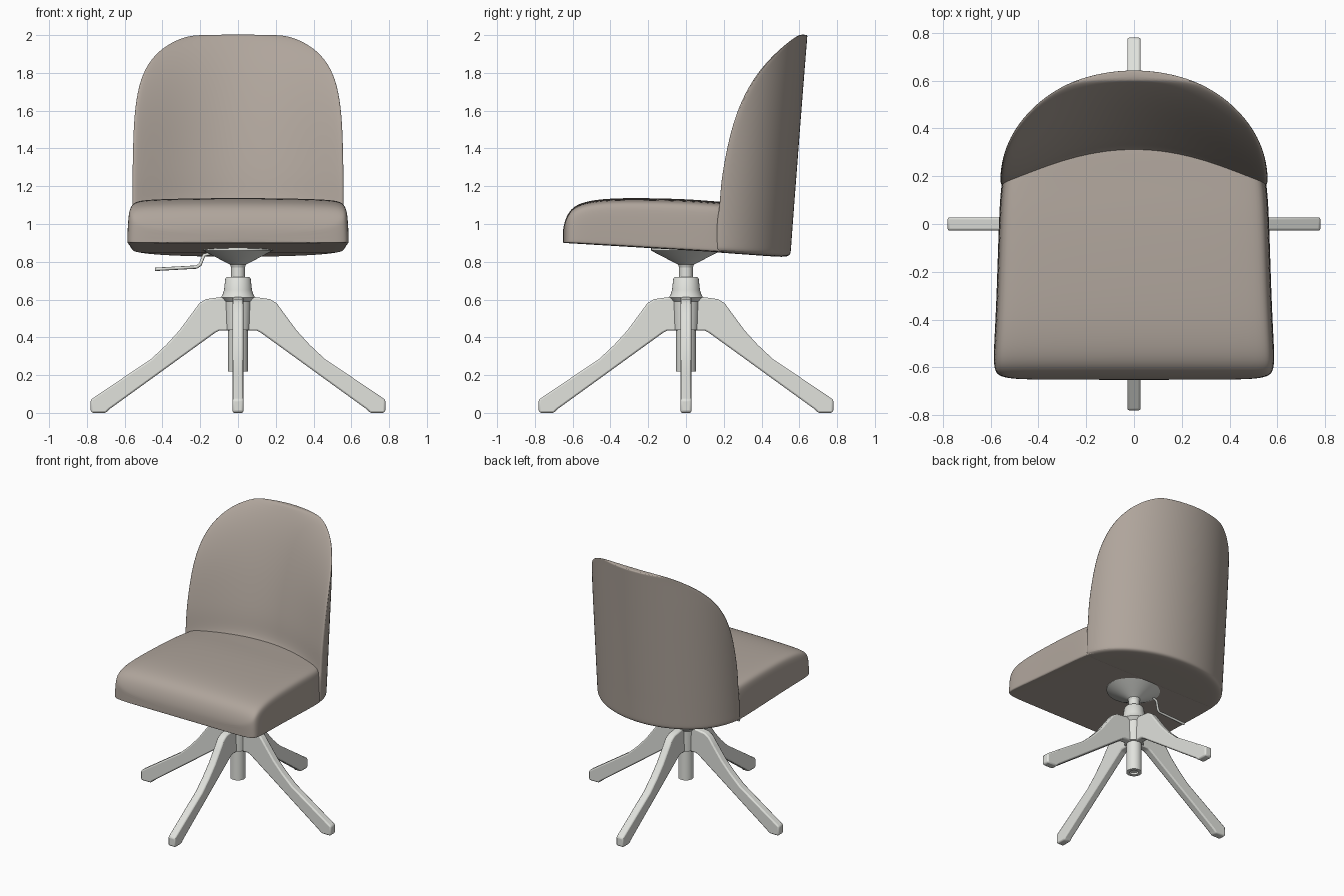
import bpy, bmesh, math

if "Cube" in bpy.data.objects:
    bpy.data.objects.remove(bpy.data.objects["Cube"], do_unlink=True)


def material(name, rgb):
    m = bpy.data.materials.new(name)
    m.use_nodes = True
    m.diffuse_color = (*rgb, 1)
    bsdf = next(n for n in m.node_tree.nodes if n.type == 'BSDF_PRINCIPLED')
    bsdf.inputs["Base Color"].default_value = (*rgb, 1)
    bsdf.inputs["Roughness"].default_value = 0.8
    return m


FABRIC = material("taupe fabric", (0.43, 0.375, 0.33))
METAL = material("pale grey metal", (0.75, 0.76, 0.72))


def finish(bm, name, mat, subsurf=0, bevel=0, angle=40):
    bmesh.ops.recalc_face_normals(bm, faces=bm.faces[:])
    me = bpy.data.meshes.new(name)
    bm.to_mesh(me)
    bm.free()
    me.materials.append(mat)
    ob = bpy.data.objects.new(name, me)
    bpy.context.scene.collection.objects.link(ob)
    if bevel:
        b = ob.modifiers.new("soft edges", 'BEVEL')
        b.width, b.segments = bevel, 2
    if subsurf:
        s = ob.modifiers.new("smooth form", 'SUBSURF')
        s.levels = s.render_levels = subsurf
    bpy.ops.object.select_all(action='DESELECT')
    ob.select_set(True)
    bpy.context.view_layer.objects.active = ob
    bpy.ops.object.shade_smooth_by_angle(angle=math.radians(angle))
    return ob


def loft(rings, name, mat, **kw):
    """Skin closed rings of equal length and cap both ends."""
    bm = bmesh.new()
    loops = [[bm.verts.new(p) for p in ring] for ring in rings]
    n = len(loops[0])
    for a, b in zip(loops, loops[1:]):
        for i in range(n):
            j = (i + 1) % n
            bm.faces.new((a[i], a[j], b[j], b[i]))
    bm.faces.new(loops[0])
    bm.faces.new(loops[-1])
    return finish(bm, name, mat, **kw)


def lathe(profile, name, mat, sides=32):
    rings = [[(r * math.cos(2 * math.pi * i / sides), r * math.sin(2 * math.pi * i / sides), z)
              for i in range(sides)] for r, z in profile]
    return loft(rings, name, mat)


# Seat cushion: cross-sections from front to back (y, half width, top height)
half = [(0, 0), (.5, 0), (.94, 0), (1, .01), (1, .06), (.995, .45), (.985, .78),
        (.96, .91), (.87, .965), (.5, .99), (0, 1)]
section = half + [(-x, z) for x, z in half[-2:0:-1]]
stations = [(-.652, .42, .96), (-.647, .52, .995), (-.635, .568, 1.035), (-.61, .584, 1.08),
            (-.56, .588, 1.113), (-.46, .583, 1.133), (-.3, .575, 1.14), (0, .566, 1.134),
            (.16, .558, 1.12), (.23, .54, 1.115), (.31, .46, 1.11), (.38, .3, 1.1)]
rings = []
for y, w, top in stations:
    low = .9 - .06 * (y + .65)
    rings.append([(x * w, y, low + z * (top - low)) for x, z in section])
loft(rings, "seat_cushion", FABRIC, subsurf=2, angle=60)

# Backrest: leaning elliptical shell, hollowed at the front (height, rim y, hollow depth)
A, B = .566, .43
levels = [(.845, .165, 0), (.87, .165, 0), (1.0, .165, .03), (1.05, .17, .1), (1.1, .176, .15),
          (1.2, .182, .16), (1.3, .195, .165), (1.5, .235, .175), (1.66, .292, .165),
          (1.8, .375, .13), (1.9, .468, .08), (1.96, .54, .04), (1.99, .583, .015),
          (2.003, .608, 0)]


def backrest_ring(z, rim, hollow, inset=1.0):
    yc = .125 + .088 * (z - .84) / 1.16
    t0 = math.asin(min(.97, max(0, (rim - yc) / B)))
    half_w = A * math.cos(t0)
    ring = []
    for i in range(19):
        t = t0 + (math.pi - 2 * t0) * i / 18
        ring.append((A * math.cos(t), yc + B * math.sin(t)))
    for i in range(13):
        s = -.96 + 1.92 * i / 12
        ring.append((s * half_w, rim - .006 + hollow * (1 - s * s) ** 1.25))
    tilt = .06 if z < .95 else 0
    return [(x * inset, .2 + (y - .2) * inset, z + tilt * (.45 - y)) for x, y in ring]


rings = [backrest_ring(.832, .165, 0, .8), backrest_ring(.832, .165, 0, .95)]
rings += [backrest_ring(*lv) for lv in levels]
loft(rings, "backrest", FABRIC, subsurf=2, angle=60)

# Central column, gas lift and under-seat mount
lathe([(.03, .235), (.03, .22), (.052, .22), (.052, .44), (.065, .44), (.07, .59),
       (.09, .612), (.08, .63), (.074, .65), (.067, .712), (.06, .72), (.036, .72), (.036, .8)],
      "column", METAL)
lathe([(.036, .77), (.042, .785), (.09, .81), (.145, .838), (.185, .86), (.185, .9)],
      "seat_mount", METAL)

# Four legs: side profile (radius, height) given thickness, repeated around the column
leg = [(.03, .615), (.1, .612), (.17, .602), (.205, .58), (.245, .525), (.31, .437), (.38, .36),
       (.46, .285), (.56, .218), (.78, .07), (.78, .005), (.765, 0), (.7, 0), (.68, .02),
       (.5, .15), (.3, .295), (.12, .425), (.1, .435), (.03, .435)]
for k, side in enumerate(("left", "back", "right", "front")):
    c, s = round(math.cos(k * math.pi / 2)), round(math.sin(k * math.pi / 2))
    slabs = [[(r * c - t * s, r * s + t * c, z) for r, z in leg] for t in (-.028, .028)]
    loft(slabs, side + "_leg", METAL, bevel=.009)

# Height lever
path = [(-.12, .03, .85), (-.18, .02, .835), (-.2, .01, .785), (-.22, 0, .772), (-.44, 0, .76)]
cu = bpy.data.curves.new("height_lever", 'CURVE')
cu.dimensions = '3D'
cu.bevel_depth = .009
cu.bevel_resolution = 2
cu.use_fill_caps = True
sp = cu.splines.new('POLY')
sp.points.add(len(path) - 1)
for p, co in zip(sp.points, path):
    p.co = (*co, 1)
cu.materials.append(METAL)
bpy.context.scene.collection.objects.link(bpy.data.objects.new("height_lever", cu))
